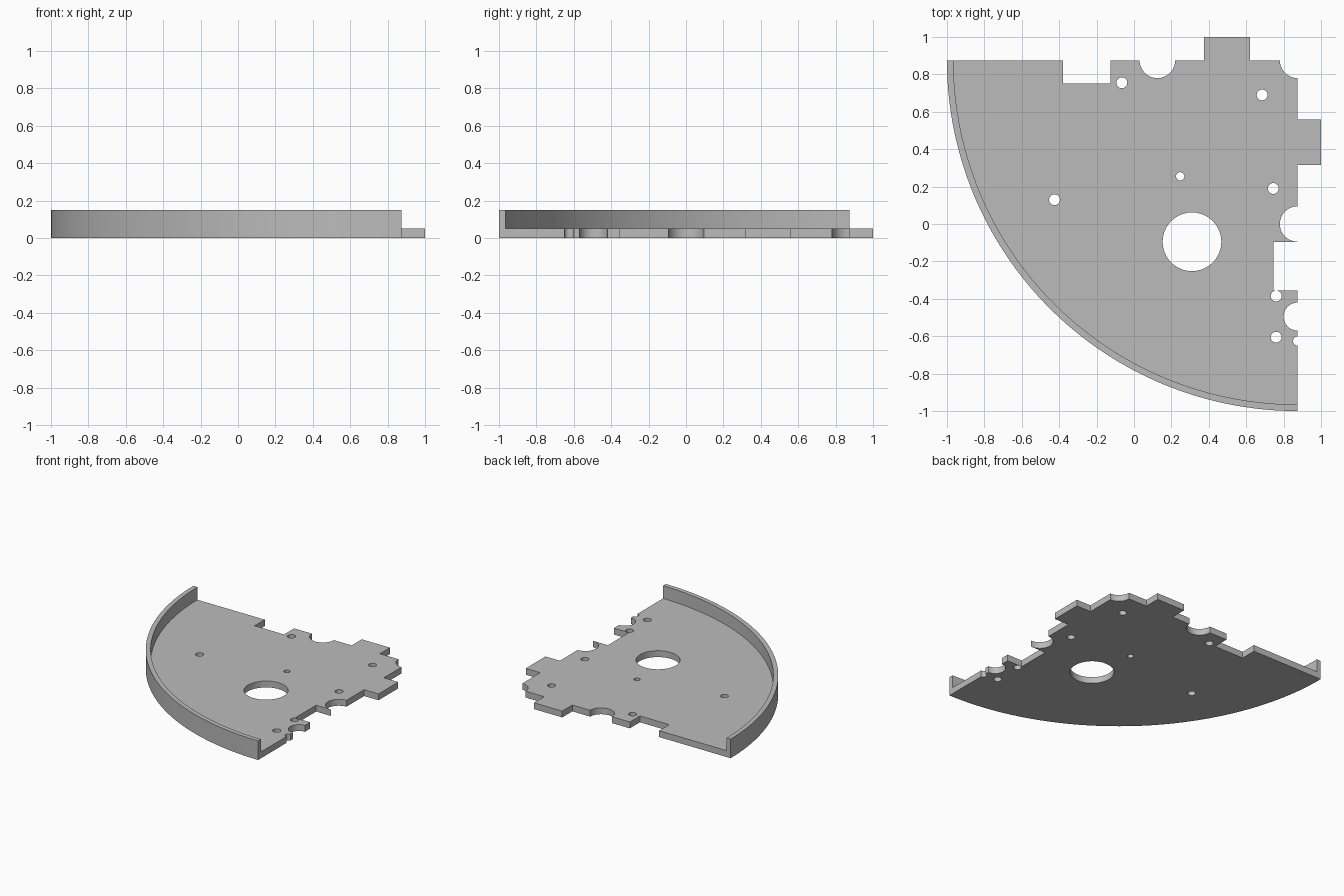
import bpy
from math import cos, sin, pi, radians

if "Cube" in bpy.data.objects:
    bpy.data.objects.remove(bpy.data.objects["Cube"])

C = 0.875            # corner of the quadrant, on both axes
R_OUT, R_IN = 1.875, 1.84
PLATE, HEIGHT = 0.05, 0.15

grey = bpy.data.materials.new("plain grey")
grey.use_nodes = True
colour = (0.5, 0.5, 0.5, 1)
grey.diffuse_color = colour
grey.node_tree.nodes["Principled BSDF"].inputs["Base Color"].default_value = colour


def arc(x, y, r, a, b, n=24):
    """Points along an arc from angle a to b, in degrees."""
    angles = [radians(a + (b - a) * i / n) for i in range(n + 1)]
    return [(x + r * cos(t), y + r * sin(t)) for t in angles]


def slab(name, loops, z0, z1):
    """Fill flat loops, with inner loops as holes, and give them thickness."""
    curve = bpy.data.curves.new(name, "CURVE")
    curve.dimensions = "2D"
    curve.fill_mode = "BOTH"
    curve.extrude = (z1 - z0) / 2
    for points in loops:
        spline = curve.splines.new("POLY")
        spline.points.add(len(points) - 1)
        for p, (x, y) in zip(spline.points, points):
            p.co = (x, y, 0, 1)
        spline.use_cyclic_u = True
    obj = bpy.data.objects.new(name, curve)
    obj.location.z = (z0 + z1) / 2
    bpy.context.collection.objects.link(obj)
    bpy.ops.object.select_all(action="DESELECT")
    obj.select_set(True)
    bpy.context.view_layer.objects.active = obj
    bpy.ops.object.convert(target="MESH")
    obj = bpy.context.object
    obj.name = name
    obj.data.materials.clear()
    obj.data.materials.append(grey)
    bpy.ops.object.mode_set(mode="EDIT")
    bpy.ops.mesh.select_all(action="SELECT")
    bpy.ops.mesh.remove_doubles(threshold=0.0001)
    bpy.ops.mesh.normals_make_consistent(inside=False)
    bpy.ops.object.mode_set(mode="OBJECT")
    bpy.ops.object.shade_smooth_by_angle(angle=radians(30))
    return obj


# Plate outline: curved edge, then the right edge upward, then the back edge leftward
outline = arc(C, C, R_OUT, 180, 270, 96)
outline += arc(C, -0.625, 0.025, 270, 90, 12)
outline += arc(C, -0.495, 0.075, 270, 90)
outline += [(C, -0.355), (0.745, -0.355), (0.745, -0.095)]
outline += arc(C, 0.0, 0.095, 270, 90)
outline += [(C, 0.315), (1, 0.315), (1, 0.56), (C, 0.56)]
outline += arc(C, C, 0.095, 270, 180, 16)
outline += [(0.62, C), (0.62, 1), (0.375, 1), (0.375, C)]
outline += arc(0.125, C, 0.095, 360, 180)
outline += [(-0.125, C), (-0.125, 0.75), (-0.38, 0.75), (-0.38, C)]

# Round holes: the large opening, the pin hole and the screw holes
holes = [(0.31, -0.095, 0.157), (0.247, 0.255, 0.022)]
holes += [(x, y, 0.029) for x, y in (
    (-0.065, 0.755), (0.685, 0.69), (0.745, 0.19),
    (-0.425, 0.13), (0.76, -0.385), (0.76, -0.605))]
loops = [outline] + [arc(x, y, r, 0, 360, 40)[:-1] for x, y, r in holes]
slab("base_plate", loops, 0, PLATE)

# Raised wall along the curved edge
wall = arc(C, C, R_OUT, 180, 270, 96) + arc(C, C, R_IN, 270, 180, 96)
slab("curved_wall", [wall], PLATE, HEIGHT)
